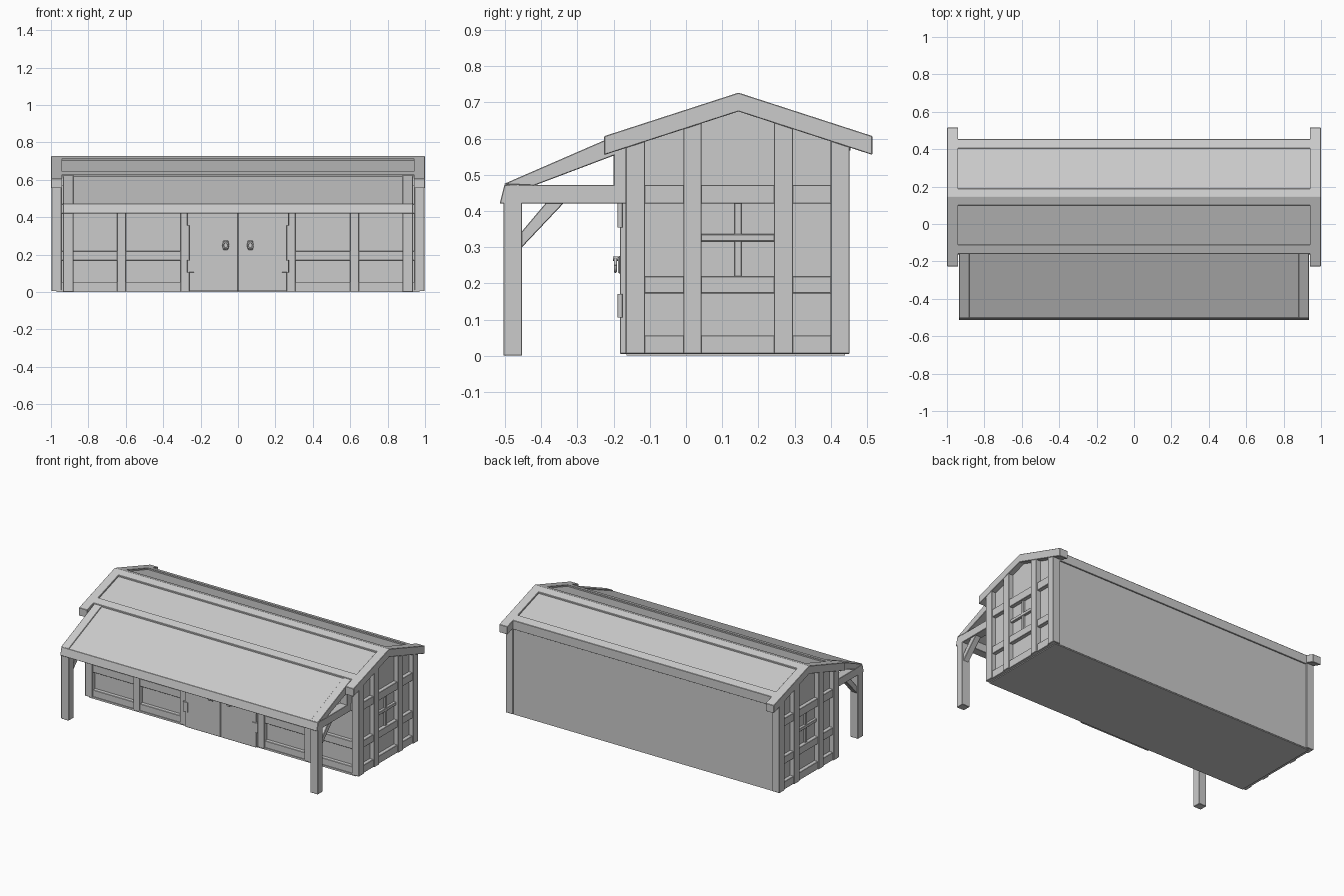
import bpy, bmesh, math
from mathutils import Vector

if "Cube" in bpy.data.objects:
    bpy.data.objects.remove(bpy.data.objects["Cube"])

RIDGE_Y, SLOPE = 0.145, 0.324


def roof(y, top=0.727):
    return top - SLOPE * abs(y - RIDGE_Y)


def finish(name, bm, bevel=0.0):
    bmesh.ops.recalc_face_normals(bm, faces=bm.faces)
    me = bpy.data.meshes.new(name)
    bm.to_mesh(me)
    bm.free()
    ob = bpy.data.objects.new(name, me)
    bpy.context.collection.objects.link(ob)
    if bevel:
        m = ob.modifiers.new("soft_edges", 'BEVEL')
        m.width, m.segments, m.limit_method = bevel, 1, 'ANGLE'
    return ob


def prism(name, profile, x0, x1, bevel=0.002):
    """Extrude a (y, z) profile from x0 to x1."""
    bm = bmesh.new()
    face = bm.faces.new([bm.verts.new((x0, y, z)) for y, z in profile])
    ext = bmesh.ops.extrude_face_region(bm, geom=[face])
    bmesh.ops.translate(bm, vec=(x1 - x0, 0, 0),
                        verts=[v for v in ext["geom"] if isinstance(v, bmesh.types.BMVert)])
    return finish(name, bm, bevel)


def box(name, x0, x1, y0, y1, z0, z1, bevel=0.002):
    return prism(name, [(y0, z0), (y1, z0), (y1, z1), (y0, z1)], x0, x1, bevel)


def sides(s, a, b):
    return (a, b) if s > 0 else (-b, -a)


def slope_strip(name, y0, y1, top, thick, x0, x1):
    """Board lying on one roof slope, or folded over the ridge."""
    ys = [y0, RIDGE_Y, y1] if y0 < RIDGE_Y < y1 else [y0, y1]
    prof = [(y, roof(y, top)) for y in ys] + [(y, roof(y, top - thick)) for y in reversed(ys)]
    return prism(name, prof, x0, x1)


def tube(name, points, radius):
    cu = bpy.data.curves.new(name, 'CURVE')
    cu.dimensions = '3D'
    cu.bevel_depth, cu.bevel_resolution, cu.use_fill_caps = radius, 2, True
    sp = cu.splines.new('POLY')
    sp.points.add(len(points) - 1)
    for p, co in zip(sp.points, points):
        p.co = (*co, 1)
    ob = bpy.data.objects.new(name, cu)
    bpy.context.collection.objects.link(ob)


# Walls and floor
prism("wall_shell", [(-0.135, 0.005), (0.443, 0.005), (0.443, roof(0.443, 0.69)),
                     (RIDGE_Y, 0.69), (-0.135, roof(-0.135, 0.69))], -0.965, 0.965, 0)
box("floor", -0.97, 0.97, -0.165, 0.44, 0.0, 0.012, 0)

# Roof covering, ridge cap and eave beams
slope_strip("roof_panels", -0.15, 0.445, 0.717, 0.04, -0.945, 0.945)
slope_strip("ridge_cap", 0.10, 0.19, 0.727, 0.04, -0.945, 0.945)
slope_strip("front_eave_beam", -0.16, -0.11, 0.727, 0.06, -0.945, 0.945)
slope_strip("back_eave_beam", 0.405, 0.455, 0.727, 0.06, -0.945, 0.945)

# Lean-to roof panel and front beam
PORCH = [(-0.502, 0.470), (-0.155, 0.620), (-0.155, 0.603), (-0.502, 0.453)]
prism("porch_roof", PORCH, -0.885, 0.885)
prism("porch_front_beam", [(-0.515, 0.42), (-0.46, 0.42), (-0.46, 0.475), (-0.502, 0.472)],
      -0.935, 0.935)

# Front rails between door and corners
for s in (-1, 1):
    for i, (z0, z1) in enumerate([(0.005, 0.055), (0.17, 0.22), (0.42, 0.47)]):
        box("front_rail", *sides(s, 0.30, 0.95), -0.16, -0.13, z0, z1)
    for a in (0.26, 0.60):
        box("front_stud", *sides(s, a, a + 0.047), -0.167, -0.13, 0.005, 0.60)
box("door_header", -0.27, 0.27, -0.16, -0.13, 0.42, 0.47)

for s in (-1, 1):
    # Gable barge boards
    slope_strip("barge_board", -0.226, 0.515, 0.727, 0.052, *sides(s, 0.94, 1.0))

    # Gable end posts, cut to the roof line
    for i, (y0, y1) in enumerate([(-0.167, -0.113), (-0.007, 0.043), (0.243, 0.296), (0.40, 0.452)]):
        corner = i in (0, 3)
        prism("corner_post" if corner else "end_stud",
              [(y0, 0.005), (y1, 0.005), (y1, roof(y1, 0.69)), (y0, roof(y0, 0.69))],
              *sides(s, 0.945 if corner else 0.96, 0.997))
    # Gable end rails
    for z0, z1 in [(0.005, 0.056), (0.172, 0.22), (0.42, 0.472)]:
        box("end_rail", *sides(s, 0.96, 0.99), -0.12, 0.41, z0, z1)
    # Window bars
    box("window_upright", *sides(s, 0.96, 0.978), 0.134, 0.154, 0.215, 0.425)
    box("window_crossbar", *sides(s, 0.96, 0.982), 0.04, 0.246, 0.316, 0.336)

    # Porch frame: post, tie beam, rafter, brace, wall stub
    px = sides(s, 0.88, 0.935)
    box("porch_post", *px, -0.505, -0.453, 0.0, 0.43)
    box("porch_tie_beam", *px, -0.50, -0.16, 0.42, 0.472)
    box("porch_wall_stub", *px, -0.20, -0.15, 0.42, 0.57)
    prism("porch_rafter", [(-0.505, 0.474), (-0.42, 0.470), (-0.155, 0.570), (-0.155, 0.626)], *px)
    prism("porch_brace", [(-0.455, 0.298), (-0.455, 0.342), (-0.385, 0.425), (-0.335, 0.425)],
          *sides(s, 0.888, 0.927))

    # Door leaf
    box("door", *sides(s, 0.001, 0.26), -0.183, -0.135, 0.005, 0.43)
    # Hinges: plate and barrel
    for z in (0.138, 0.388):
        box("hinge_plate", *sides(s, 0.235, 0.262), -0.188, -0.18, z - 0.032, z + 0.032, 0.001)
        tube("hinge_barrel", [(s * 0.265, -0.182, z - 0.033), (s * 0.265, -0.182, z + 0.033)], 0.007)
    # Door handle: plate, lug and hanging ring
    hx = s * 0.066
    box("handle_plate", hx - 0.014, hx + 0.014, -0.188, -0.18, 0.226, 0.276, 0.004)
    tube("handle_lug", [(hx, -0.182, 0.268), (hx, -0.202, 0.268)], 0.006)
    tube("handle_ring", [(hx + 0.014 * math.cos(t), -0.195, 0.25 + 0.017 * math.sin(t))
                         for t in [k * math.tau / 16 for k in range(17)]], 0.0045)
